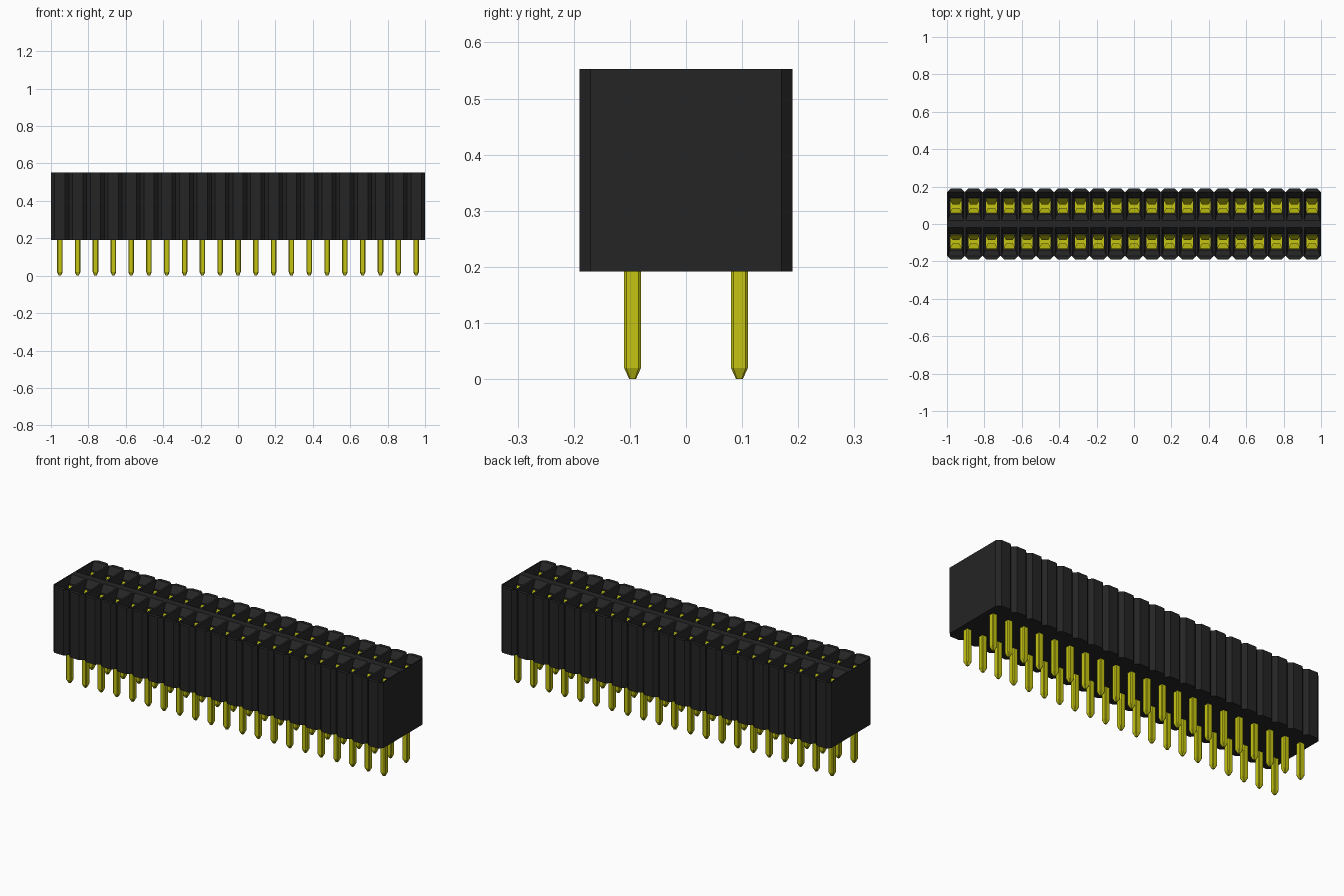
import bpy, bmesh

COUNT = 21
PITCH = 2 / COUNT
ROW_Y = PITCH
BASE, TOP = 0.192, 0.553
CENTRES = [((i - (COUNT - 1) / 2) * PITCH, s * ROW_Y)
           for s in (-1, 1) for i in range(COUNT)]

cube = bpy.data.objects.get("Cube")
if cube:
    bpy.data.objects.remove(cube, do_unlink=True)


def material(name, colour):
    mat = bpy.data.materials.new(name)
    mat.use_nodes = True
    mat.diffuse_color = colour
    node = mat.node_tree.nodes["Principled BSDF"]
    node.inputs["Base Color"].default_value = colour
    node.inputs["Roughness"].default_value = 0.6
    return mat


black = material("black plastic", (0.018, 0.018, 0.018, 1))
gold = material("yellow gold", (0.55, 0.55, 0.006, 1))


def loft(bm, rings):
    """Closed solid through a stack of matching rings."""
    rows = [[bm.verts.new(p) for p in ring] for ring in rings]
    n = len(rows[0])
    for low, high in zip(rows, rows[1:]):
        for k in range(n):
            j = (k + 1) % n
            bm.faces.new((low[k], low[j], high[j], high[k]))
    bm.faces.new(rows[0][::-1])
    bm.faces.new(rows[-1])


def finish(name, bm, mat):
    bmesh.ops.recalc_face_normals(bm, faces=bm.faces)
    mesh = bpy.data.meshes.new(name)
    bm.to_mesh(mesh)
    bm.free()
    mesh.materials.append(mat)
    obj = bpy.data.objects.new(name, mesh)
    bpy.context.collection.objects.link(obj)
    return obj


def rect(cx, cy, hx, hy, z):
    return [(cx + sx * hx, cy + sy * hy, z)
            for sx, sy in ((-1, -1), (1, -1), (1, 1), (-1, 1))]


def octagon(cx, cy, h, cut, z):
    f = h - cut
    return [(cx + x, cy + y, z) for x, y in
            ((-f, -h), (f, -h), (h, -f), (h, f), (f, h), (-f, h), (-h, f), (-h, -f))]


# Housing: notched outline, one bevelled bay per pin pair
CUT, HALF = 0.02, 0.19
front = []
for i in range(COUNT):
    x = -1 + i * PITCH
    front += [(x, CUT - HALF), (x + CUT, -HALF), (x + PITCH - CUT, -HALF)]
front.append((1, CUT - HALF))
outline = front + [(-x, -y) for x, y in front]
bm = bmesh.new()
loft(bm, [[(x, y, z) for x, y in outline] for z in (BASE, TOP)])
housing = finish("housing", bm, black)

# Socket cutters: flared mouth above a straight shaft
bm = bmesh.new()
for cx, cy in CENTRES:
    loft(bm, [rect(cx, cy, 0.033, 0.043, 0.25),
              rect(cx, cy, 0.033, 0.043, 0.518),
              rect(cx, cy, 0.042, 0.076, TOP),
              rect(cx, cy, 0.042, 0.076, TOP + 0.02)])
cutter = finish("socket_cutter", bm, black)
cutter.hide_render = True
mod = housing.modifiers.new("sockets", 'BOOLEAN')
mod.operation = 'DIFFERENCE'
mod.solver = 'EXACT'
mod.object = cutter
bpy.context.view_layer.update()
cut_mesh = bpy.data.meshes.new_from_object(
    housing.evaluated_get(bpy.context.evaluated_depsgraph_get()))
housing.modifiers.clear()
housing.data = cut_mesh
bpy.data.objects.remove(cutter, do_unlink=True)

# Tail pins: square posts with eased edges and tapered tips
bm = bmesh.new()
for cx, cy in CENTRES:
    loft(bm, [octagon(cx, cy, 0.006, 0.002, 0),
              octagon(cx, cy, 0.015, 0.004, 0.02),
              octagon(cx, cy, 0.015, 0.004, BASE + 0.03)])
finish("tail_pins", bm, gold)

# Spring contacts: waisted ribbon folded into a U with flared tips
side = [(0.038, 0.512, 0.029), (0.03, 0.495, 0.029), (0.012, 0.455, 0.018),
        (0.018, 0.42, 0.018), (0.036, 0.33, 0.029), (0.036, 0.256, 0.029)]
stations = [(-y, z, w) for y, z, w in side] + side[::-1]
bm = bmesh.new()
for cx, cy in CENTRES:
    pairs = [[bm.verts.new((cx + s * w, cy + y, z)) for s in (-1, 1)]
             for y, z, w in stations]
    for a, b in zip(pairs, pairs[1:]):
        bm.faces.new((a[0], a[1], b[1], b[0]))
contacts = finish("spring_contacts", bm, gold)
solid = contacts.modifiers.new("sheet thickness", 'SOLIDIFY')
solid.thickness = 0.005
solid.offset = 0
